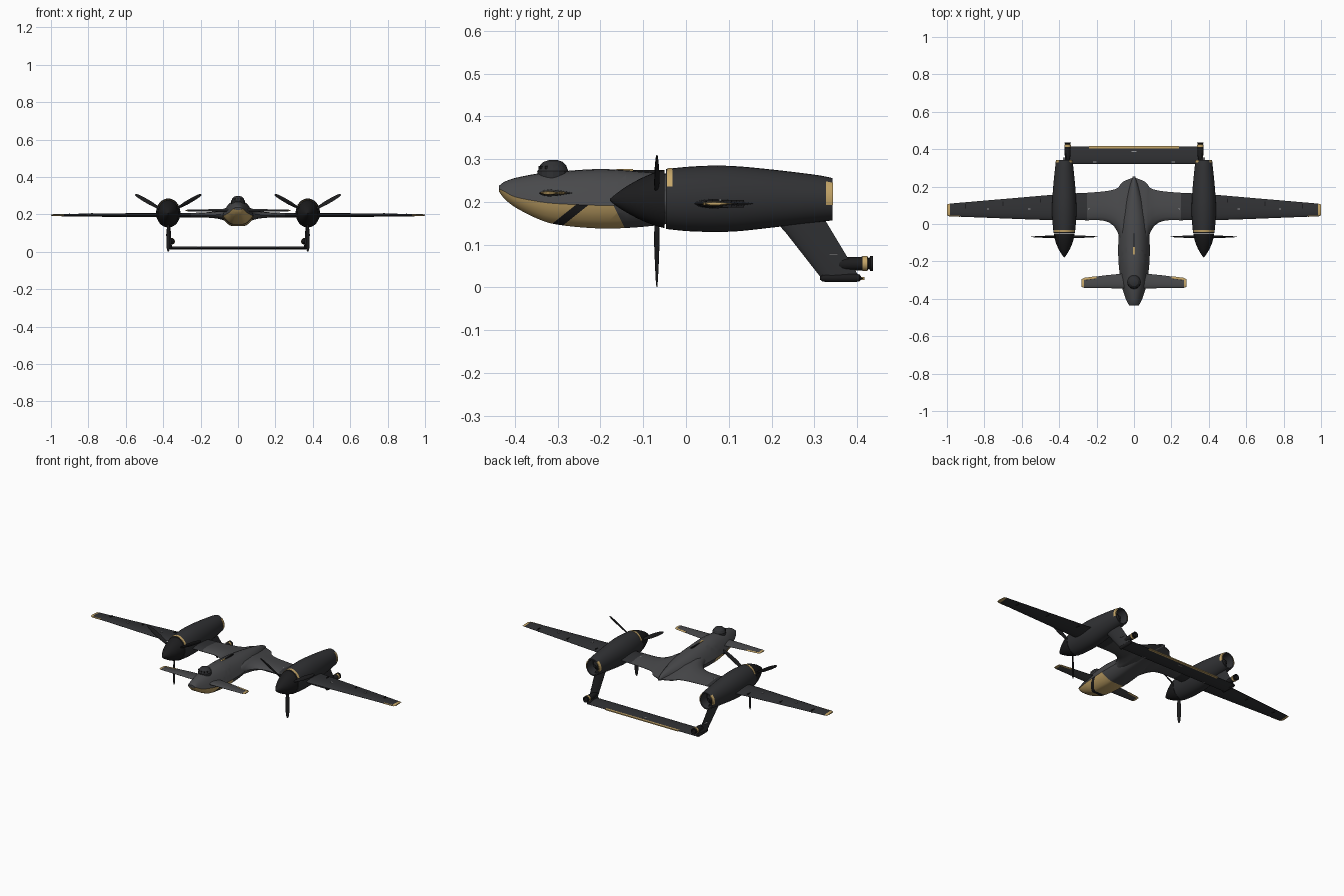
import bpy, bmesh, math
from mathutils import Vector as V, Matrix

if "Cube" in bpy.data.objects:
    bpy.data.objects.remove(bpy.data.objects["Cube"])


def material(name, rgb):
    m = bpy.data.materials.new(name)
    m.diffuse_color = (*rgb, 1)
    m.use_nodes = True
    m.node_tree.nodes["Principled BSDF"].inputs["Base Color"].default_value = m.diffuse_color
    return m


GREY = material("slate_grey", (0.065, 0.066, 0.07))
DARK = material("charcoal", (0.03, 0.031, 0.034))
BLACK = material("black", (0.012, 0.012, 0.013))
GOLD = material("gold", (0.56, 0.38, 0.14))
PALE = material("pale_grey", (0.3, 0.3, 0.31))


def finish(name, bm, mats, mirror=False, angle=35):
    bmesh.ops.recalc_face_normals(bm, faces=bm.faces)
    me = bpy.data.meshes.new(name)
    bm.to_mesh(me)
    bm.free()
    ob = bpy.data.objects.new(name, me)
    bpy.context.collection.objects.link(ob)
    for m in mats:
        me.materials.append(m)
    bpy.ops.object.select_all(action='DESELECT')
    ob.select_set(True)
    bpy.context.view_layer.objects.active = ob
    if angle:
        bpy.ops.object.shade_smooth_by_angle(angle=math.radians(angle))
    if mirror:
        ob.modifiers.new("mirror", 'MIRROR')
    return ob


def loft(bm, rings, caps=True, closed=True):
    vs = [[bm.verts.new(p) for p in r] for r in rings]
    n = len(vs[0])
    for a, b in zip(vs, vs[1:]):
        for j in range(n if closed else n - 1):
            k = (j + 1) % n
            bm.faces.new((a[j], a[k], b[k], b[j]))
    if caps:
        bm.faces.new(vs[0])
        bm.faces.new(vs[-1])


def smooth(st, sub):
    """Catmull-Rom refinement of a list of station tuples."""
    out = []
    for i in range(len(st) - 1):
        p = [st[max(i - 1, 0)], st[i], st[i + 1], st[min(i + 2, len(st) - 1)]]
        for s in range(sub):
            t = s / sub
            out.append(tuple(b + 0.5 * t * (c - a + t * (2*a - 5*b + 4*c - d + t * (3*(b - c) + d - a)))
                             for a, b, c, d in zip(*p)))
    return out + [st[-1]]


FOIL = [(0, 0), (.03, .35), (.12, .75), (.3, 1), (.55, .85), (.8, .42), (1, .06)]


def foil(le, te, normal, t):
    le, te, h = V(le), V(te), V(normal) * t / 2
    return ([le.lerp(te, c) + h * k for c, k in FOIL] +
            [le.lerp(te, c) - h * k for c, k in FOIL[:0:-1]])


def wing(name, st, mats, pick=None, mirror=True):
    """Stations: x, leading y, trailing y, z, thickness."""
    bm = bmesh.new()
    loft(bm, [foil((x, a, z), (x, b, z), (0, 0, 1), t) for x, a, b, z, t in st])
    if pick:
        for f in bm.faces:
            f.material_index = pick(f.calc_center_median())
    return finish(name, bm, mats, mirror)


def oval(x, y, z, rx, rz, a0=0, a1=360, n=32):
    m = n if a1 - a0 == 360 else n + 1
    return [(x + rx * math.cos(t), y, z + rz * math.sin(t))
            for t in (math.radians(a0 + (a1 - a0) * i / n) for i in range(m))]


def tube(name, x, st, mat, n=32, mirror=True):
    """Stations: y, z centre, x radius, z radius."""
    bm = bmesh.new()
    loft(bm, [oval(x, y, z, rx, rz, n=n) for y, z, rx, rz in st])
    return finish(name, bm, [mat], mirror)


def box(name, c, s, mat, mirror=True):
    bm = bmesh.new()
    bmesh.ops.create_cube(bm, size=1, matrix=Matrix.Translation(c) @ Matrix.Diagonal((*s, 1)))
    return finish(name, bm, [mat], mirror, 0)


# Fuselage: y, half width, top z, chine z, bottom z
hull = smooth([(-.437, .024, .238, .231, .224), (-.425, .032, .247, .225, .208), (-.4, .044, .256, .212, .188),
               (-.35, .061, .266, .202, .162), (-.3, .072, .271, .196, .147), (-.2, .083, .277, .192, .138),
               (-.1, .084, .271, .192, .142), (0, .078, .262, .194, .155), (.1, .058, .248, .196, .172),
               (.18, .034, .234, .198, .184), (.23, .016, .22, .199, .191), (.255, .006, .206, .199, .195)], 5)
HALF = [(0, 1), (.22, .98), (.45, .87), (.66, .67), (.85, .36), (1, 0),
        (.93, -.3), (.75, -.66), (.55, -.92), (.38, -1), (0, -1)]


def hull_ring(y, w, zt, zc, zb):
    pts = [(x * w, y, zc + h * ((zt - zc) if h > 0 else (zc - zb))) for x, h in HALF]
    return pts + [(-x, q, z) for x, q, z in pts[-2:0:-1]]


bm = bmesh.new()
loft(bm, [hull_ring(*s) for s in hull])
# slanted cuts bound the gold belly panels and the dark stripe: (y at chine, slope dy/dz)
cuts = [(-.258, 1.25), (-.228, 1.25), (-.17, -.5)]
for y0, m in cuts:
    bmesh.ops.bisect_plane(bm, geom=bm.verts[:] + bm.edges[:] + bm.faces[:],
                           plane_co=(0, y0, .193), plane_no=(0, 1, -m))
for f in bm.faces:
    c = f.calc_center_median()
    zc = min(hull, key=lambda s: abs(s[0] - c.y))[3]
    a, b, d = [c.y - y0 - m * (c.z - .193) for y0, m in cuts]
    if c.z < zc - .001 and d < 0:
        f.material_index = 2 if a > 0 and b < 0 else 1
finish("fuselage", bm, [GREY, GOLD, BLACK])

# Roof turret
bm = bmesh.new()
loft(bm, [[(r * math.cos(k * math.pi / 8), -.311 + r * math.sin(k * math.pi / 8), z) for k in range(16)]
          for r, z in [(.036, .255), (.037, .272), (.034, .276), (.031, .285), (.022, .294), (.01, .298)]])
finish("turret_dome", bm, [DARK], angle=20)
for k in range(5):
    a = math.radians(-150 + 30 * k)
    box("turret_window", (.031 * math.cos(a), -.311 + .031 * math.sin(a), .281), (.007, .007, .007), BLACK, False)

# Spine slot
box("spine_slot", (0, -.11, .272), (.008, .12, .006), BLACK, False)
box("spine_light", (0, -.143, .274), (.009, .038, .006), GOLD, False)

# Blended wing root and inner wing
inner = smooth([(0, -.14, .25, .2, .075), (.06, -.12, .225, .2, .07), (.085, -.05, .195, .199, .056),
                (.115, -.005, .182, .198, .04), (.165, .018, .174, .197, .029),
                (.25, .02, .167, .196, .024), (.37, .02, .162, .196, .023)], 4)
wing("inner_wing", inner, [GREY, DARK], lambda c: int(c.x > .25))

# Outer wings with gold tips
wing("outer_wing", [(.37, .018, .162, .196, .024), (.6, .026, .142, .196, .02), (.8, .034, .125, .196, .016),
                    (.985, .041, .109, .196, .011), (1, .046, .105, .196, .006)],
     [DARK, GOLD], lambda c: int(c.x > .984))
for x, y in [(.5, .125), (.7, .108), (.9, .095)]:
    box("flap_hinge", (x, y, .196), (.006, .022, .017), BLACK)
for x, y in [(.24, .06), (.56, .06), (.78, .06)]:
    box("wing_marking", (x, y + .02, .203), (.012, .006, .009), PALE)
wing("wing_edge_trim", [(.93, .0385, .05, .196, .008), (.99, .041, .052, .196, .007)], [GOLD])

# Canard foreplane
wing("canard", [(.03, -.345, -.262, .221, .017), (.15, -.343, -.274, .221, .013),
                (.268, -.341, -.29, .221, .009), (.28, -.336, -.295, .221, .005)],
     [GREY, GOLD], lambda c: int(c.x > .267))
wing("canard_edge_trim", [(.2, -.293, -.279, .221, .007), (.27, -.302, -.288, .221, .006)], [GOLD])

# Engine nacelles: outer skin, then the hollow exhaust
NX = .373
skin = smooth([(-.047, .207, .057, .07), (0, .207, .062, .075), (.06, .2075, .065, .0775), (.12, .2075, .064, .076),
               (.2, .208, .059, .068), (.3, .208, .049, .056), (.343, .2065, .043, .0495)], 4)
tube("nacelle", NX, skin + [(.343, .2065, .037, .043), (.29, .207, .035, .041)], DARK)
tube("exhaust_core", NX, [(.28, .207, .03, .035), (.3, .207, .026, .03), (.325, .207, .008, .009)], BLACK, 20)


def skin_at(y):
    i = max(k for k in range(len(skin) - 1) if skin[k][0] <= y)
    a, b = skin[i], skin[i + 1]
    t = (y - a[0]) / (b[0] - a[0])
    return [p + (q - p) * t for p, q in zip(a, b)]


def band(name, y0, y1, a0, a1):
    bm = bmesh.new()
    rings = []
    for y, off in [(y0, -.003), (y0, .0012), (y1, .0012), (y1, -.003)]:
        _, z, rx, rz = skin_at(y)
        rings.append(oval(NX, y, z, rx + off, rz + off, a0, a1))
    loft(bm, rings, False, False)
    finish(name, bm, [GOLD], True)


band("nacelle_gold_ring", -.044, -.031, 24, 156)
for a in (-15, 130):
    band("exhaust_gold_trim", .328, .3435, a, a + 65)

# Spinners
tube("spinner", NX, smooth([(-.178, .205, .002, .002), (-.165, .205, .012, .013), (-.14, .206, .027, .03),
                            (-.105, .2065, .043, .049), (-.07, .207, .053, .063), (-.05, .207, .056, .068)], 3), BLACK)

# Three propeller blades per engine, with pitch twist
bm = bmesh.new()
hub = V((NX, -.068, .205))
for deg in (-90, 30, 150):
    a = math.radians(deg)
    out, tan = V((math.cos(a), 0, math.sin(a))), V((-math.sin(a), 0, math.cos(a)))
    rings = []
    for r, w, t, pitch in [(.04, .012, .01, 50), (.075, .018, .007, 38), (.11, .024, .006, 28),
                           (.16, .022, .004, 20), (.19, .016, .003, 15), (.204, .007, .002, 12)]:
        p = math.radians(pitch)
        ch = tan * math.cos(p) + V((0, math.sin(p), 0))
        nm = tan * -math.sin(p) + V((0, math.cos(p), 0))
        c = hub + out * r
        rings.append(foil(c - ch * w / 2, c + ch * w / 2, nm, t))
    loft(bm, rings)
finish("propeller_blades", bm, [BLACK], True)

# Swept ventral fins
bm = bmesh.new()
loft(bm, [foil((x, a, z), (x, b, z), (1, 0, 0), t) for z, a, b, x, t in
          [(.175, .19, .315, .373, .022), (.13, .232, .342, .371, .02), (.02, .318, .408, .36, .014)]])
finish("ventral_fin", bm, [DARK], True)
box("fin_marking", (.374, .345, .078), (.012, .022, .004), PALE)

# Fin feet, tail pods and their gold collars
tube("fin_foot", .36, [(.313, .022, .003, .003), (.318, .0225, .008, .008), (.33, .0225, .01, .01),
                       (.395, .0225, .01, .01), (.406, .0225, .008, .008), (.41, .022, .003, .003)], BLACK, 16)
tube("tail_pod", .355, [(.325, .052, .003, .003), (.345, .053, .011, .011), (.37, .055, .016, .0155),
                        (.413, .056, .0165, .016), (.424, .056, .0165, .016), (.428, .056, .012, .012),
                        (.431, .056, .0175, .0175), (.437, .056, .0175, .0175), (.437, .056, .013, .013),
                        (.43, .056, .01, .01)], BLACK, 20)
tube("pod_gold_collar", .355, [(.413, .056, .015, .015), (.413, .056, .0178, .0175),
                               (.424, .056, .0178, .0175), (.424, .056, .015, .015)], GOLD, 20)

# Tailplane joining the fins
wing("tailplane", [(-.36, .32, .415, .021, .015), (0, .32, .417, .021, .015), (.36, .32, .415, .021, .015)],
     [DARK], mirror=False)
box("tailplane_gold_edge", (0, .411, .021), (.48, .013, .006), GOLD, False)
box("tailplane_marking", (0, .387, .021), (.026, .006, .0115), PALE, False)
box("tailplane_hinge", (.21, .332, .021), (.02, .005, .013), PALE)
